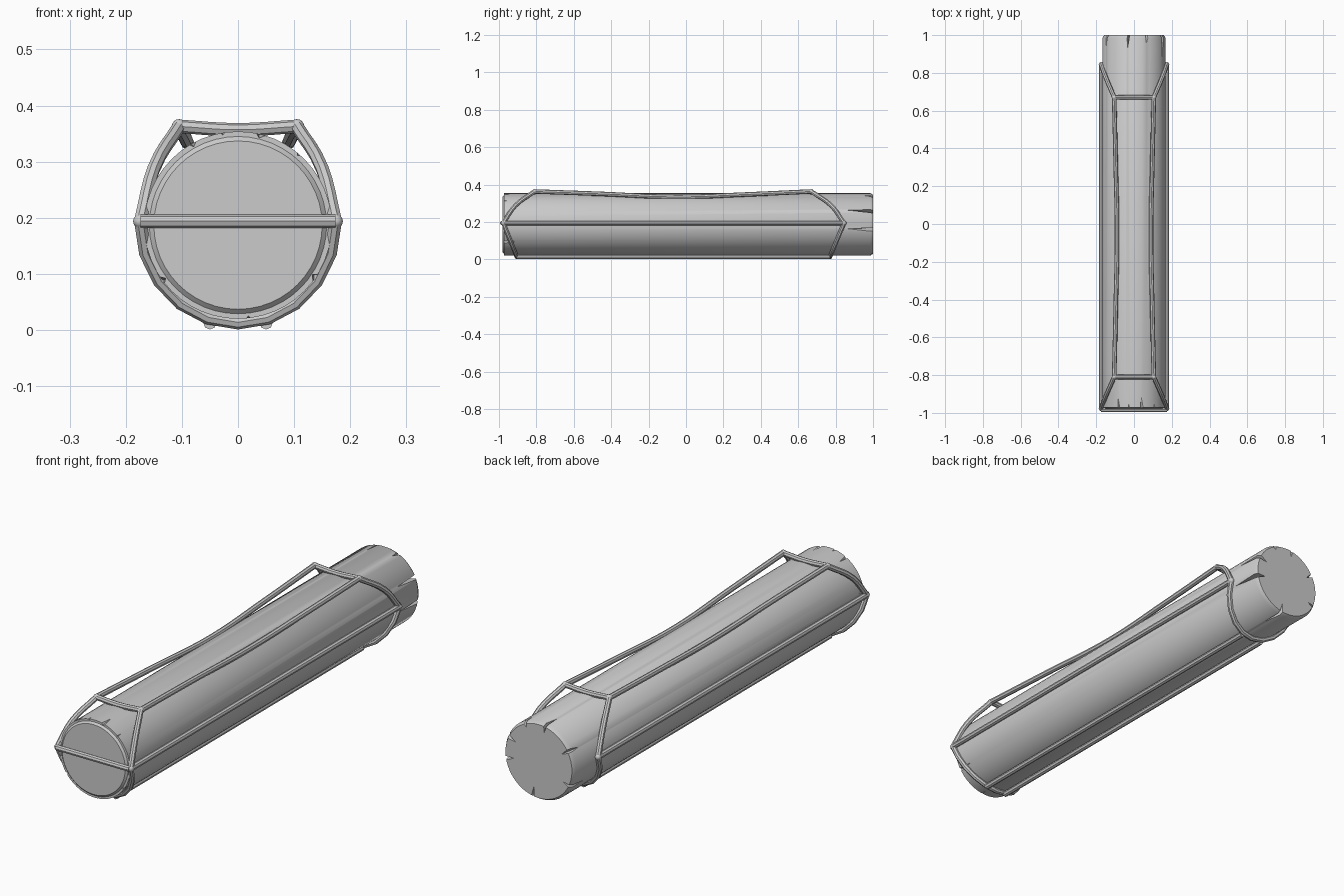
import bpy, bmesh
from math import sin, cos, pi, radians
from mathutils import Vector

cube = bpy.data.objects.get("Cube")
if cube:
    bpy.data.objects.remove(cube, do_unlink=True)

AXIS_Z, RADIUS, WIRE = 0.187, 0.167, 0.012


def finish(name, bm):
    bmesh.ops.recalc_face_normals(bm, faces=bm.faces)
    mesh = bpy.data.meshes.new(name)
    bm.to_mesh(mesh)
    bm.free()
    obj = bpy.data.objects.new(name, mesh)
    bpy.context.collection.objects.link(obj)
    return obj


def shade(obj):
    bpy.ops.object.select_all(action='DESELECT')
    obj.select_set(True)
    bpy.context.view_layer.objects.active = obj
    bpy.ops.object.shade_smooth_by_angle(angle=radians(35))


def on_log(angle, r, y):
    a = radians(angle)
    return Vector((r * cos(a), y, AXIS_Z + r * sin(a)))


def revolve(name, profile, sides=48):
    bm = bmesh.new()
    rings = [[bm.verts.new(on_log(360 * i / sides, r, y)) for i in range(sides)]
             for r, y in profile]
    for a, b in zip(rings, rings[1:]):
        for i in range(sides):
            j = (i + 1) % sides
            bm.faces.new((a[i], a[j], b[j], b[i]))
    bm.faces.new(rings[0])
    bm.faces.new(rings[-1])
    return finish(name, bm)


# Log body, with a stepped front end and a slightly rounded back end
log = revolve("log", [(0.15, -0.98), (0.158, -0.972), (RADIUS, -0.972),
                      (RADIUS, 0.985), (0.158, 1.0)])

# Split cracks in the ends: angle, half width in degrees, length, depth, end
cracks = [(75, 6, 0.1, 0.012, -1), (98, 4, 0.06, 0.012, -1),
          (118, 5, 0.09, 0.012, -1), (48, 4, 0.06, 0.012, -1),
          (170, 4, 0.08, 0.012, -1), (215, 5, 0.1, 0.012, -1),
          (325, 5, 0.12, 0.012, -1), (275, 4, 0.06, 0.012, -1),
          (25, 4, 0.14, 0.05, 1), (350, 4, 0.14, 0.05, 1),
          (100, 3, 0.08, 0.04, 1), (65, 4, 0.05, 0.03, 1),
          (150, 4, 0.06, 0.05, 1), (205, 3, 0.1, 0.04, 1),
          (280, 3, 0.1, 0.06, 1)]
bm = bmesh.new()
for angle, half, length, depth, end in cracks:
    tip = end * (1.0 - length)
    out = end * 1.01
    corners = [on_log(angle - half, RADIUS + 0.004, out),
               on_log(angle + half, RADIUS + 0.004, out),
               on_log(angle + 1, RADIUS - depth, out),
               on_log(angle + 2, RADIUS + 0.002, tip)]
    v = [bm.verts.new(c) for c in corners]
    for face in ((0, 1, 2), (0, 1, 3), (1, 2, 3), (0, 2, 3)):
        bm.faces.new([v[i] for i in face])
cutter = finish("crack_cutter", bm)
cutter.hide_render = True
cutter.hide_set(True)
cut = log.modifiers.new("cracks", 'BOOLEAN')
cut.operation = 'DIFFERENCE'
cut.solver = 'EXACT'
cut.object = cutter
shade(log)


def tube(name, points, steps=4, smooth=True):
    """Bent round bar through the points."""
    curve = bpy.data.curves.new(name, 'CURVE')
    curve.dimensions = '3D'
    curve.bevel_depth = WIRE
    curve.bevel_resolution = 2
    curve.resolution_u = steps
    curve.use_fill_caps = True
    spline = curve.splines.new('BEZIER')
    spline.bezier_points.add(len(points) - 1)
    kind = 'AUTO' if smooth else 'VECTOR'
    for bp, p in zip(spline.bezier_points, points):
        bp.co = p
        bp.handle_left_type = bp.handle_right_type = kind
    obj = bpy.data.objects.new(name, curve)
    bpy.context.collection.objects.link(obj)
    bpy.ops.object.select_all(action='DESELECT')
    obj.select_set(True)
    bpy.context.view_layer.objects.active = obj
    bpy.ops.object.convert(target='MESH')
    shade(bpy.context.object)


def joint(name, p):
    bpy.ops.mesh.primitive_uv_sphere_add(segments=12, ring_count=8,
                                         radius=WIRE * 1.08, location=p)
    bpy.context.object.name = name
    shade(bpy.context.object)


# Corner positions of the frame at each end: upper corner y, side corner y, hoop bottom y
ends = {"front": (-0.81, -0.977, -0.905), "back": (0.67, 0.845, 0.77)}

for side, s in (("left", 1), ("right", -1)):
    # Straight side rail and sagging top rail
    tube(side + "_side_rail", [(s * 0.174, -0.977, 0.194), (s * 0.174, 0.845, 0.194)],
         smooth=False)
    tube(side + "_top_rail", [(s * 0.105, -0.81, 0.363), (s * 0.097, -0.45, 0.35),
                              (s * 0.09, -0.05, 0.334), (s * 0.097, 0.32, 0.347),
                              (s * 0.105, 0.67, 0.363)], 6)
    # Bottom rail
    tube(side + "_bottom_rail", [(s * 0.05, -0.905, 0.013), (s * 0.05, 0.77, 0.013)],
         smooth=False)
    for end, (top_y, side_y, low_y) in ends.items():
        # Bowed brace from the upper corner to the side corner
        top, low = Vector((s * 0.105, top_y, 0.363)), Vector((s * 0.174, side_y, 0.194))
        bow = Vector((s * 0.011, (side_y - top_y) * 0.12, 0.008))
        tube(f"{side}_{end}_brace", [top, (top + low) / 2 + bow, low])
        joint(f"{side}_{end}_upper_joint", top)
        joint(f"{side}_{end}_side_joint", low)

for end, (top_y, side_y, low_y) in ends.items():
    # Upper crossbar with a slight sag
    tube(end + "_top_bar", [(-0.105, top_y, 0.363), (0, top_y, 0.357),
                            (0.105, top_y, 0.363)])
    # Lower hoop hugging the underside
    hoop = []
    for i in range(11):
        a = pi + pi * i / 10
        y = side_y + (low_y - side_y) * -sin(a)
        hoop.append((0.174 * cos(a), y, 0.194 + 0.181 * sin(a)))
    tube(end + "_lower_hoop", hoop, 1, smooth=False)

# Straight bar across the front end
tube("front_end_bar", [(-0.174, -0.983, 0.194), (0.174, -0.983, 0.194)], smooth=False)
